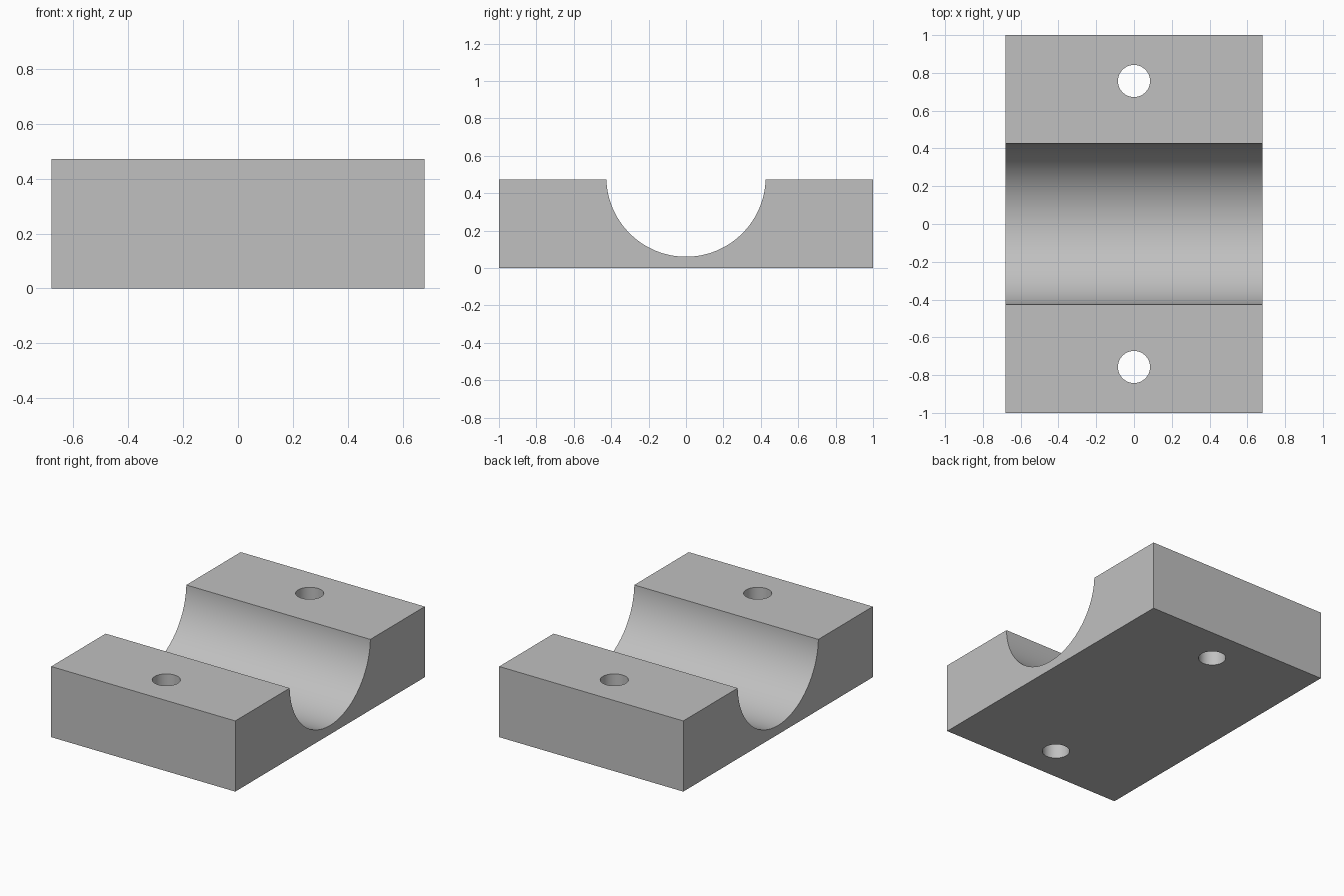
import bpy
import math
from mathutils import Matrix

if "Cube" in bpy.data.objects:
    bpy.data.objects.remove(bpy.data.objects["Cube"], do_unlink=True)

HALF_X, HALF_Y, HEIGHT = 0.68, 1.0, 0.472
BORE_R, FLOOR = 0.426, 0.06
HOLE_R, HOLE_Y = 0.085, 0.757

grey = bpy.data.materials.new("plain grey")
grey.use_nodes = True
colour = (0.53, 0.53, 0.53, 1)
grey.diffuse_color = colour
grey.node_tree.nodes["Principled BSDF"].inputs["Base Color"].default_value = colour


def cutter(name, radius, depth, location, sides, turn=0.0):
    """Hidden cylinder that is subtracted from the block."""
    bpy.ops.mesh.primitive_cylinder_add(vertices=sides, radius=radius, depth=depth)
    obj = bpy.context.object
    obj.name = name
    obj.data.transform(Matrix.Translation(location) @ Matrix.Rotation(turn, 4, "Y"))
    obj.data.materials.append(grey)
    obj.hide_render = True
    obj.hide_set(True)
    return obj


# Block
bpy.ops.mesh.primitive_cube_add(size=2)
block = bpy.context.object
block.name = "saddle_block"
block.data.transform(Matrix.Translation((0, 0, HEIGHT / 2))
                     @ Matrix.Diagonal((HALF_X, HALF_Y, HEIGHT / 2, 1)))
block.data.materials.append(grey)

# Half-round channel along x, and a bolt hole through each shoulder
cutters = [cutter("channel_cutter", BORE_R, 3 * HALF_X,
                  (0, 0, FLOOR + BORE_R), 128, math.pi / 2)]
for side, y in (("front", -HOLE_Y), ("back", HOLE_Y)):
    cutters.append(cutter(side + "_hole_cutter", HOLE_R, 3 * HEIGHT,
                          (0, y, HEIGHT / 2), 64))

bpy.context.view_layer.objects.active = block
block.select_set(True)
for tool in cutters:
    cut = block.modifiers.new(tool.name, "BOOLEAN")
    cut.operation = "DIFFERENCE"
    cut.solver = "EXACT"
    cut.object = tool
    bpy.ops.object.modifier_apply(modifier=cut.name)
    bpy.data.objects.remove(tool, do_unlink=True)

# Smooth round walls, crisp edges
bpy.ops.object.shade_smooth_by_angle(angle=math.radians(30))
